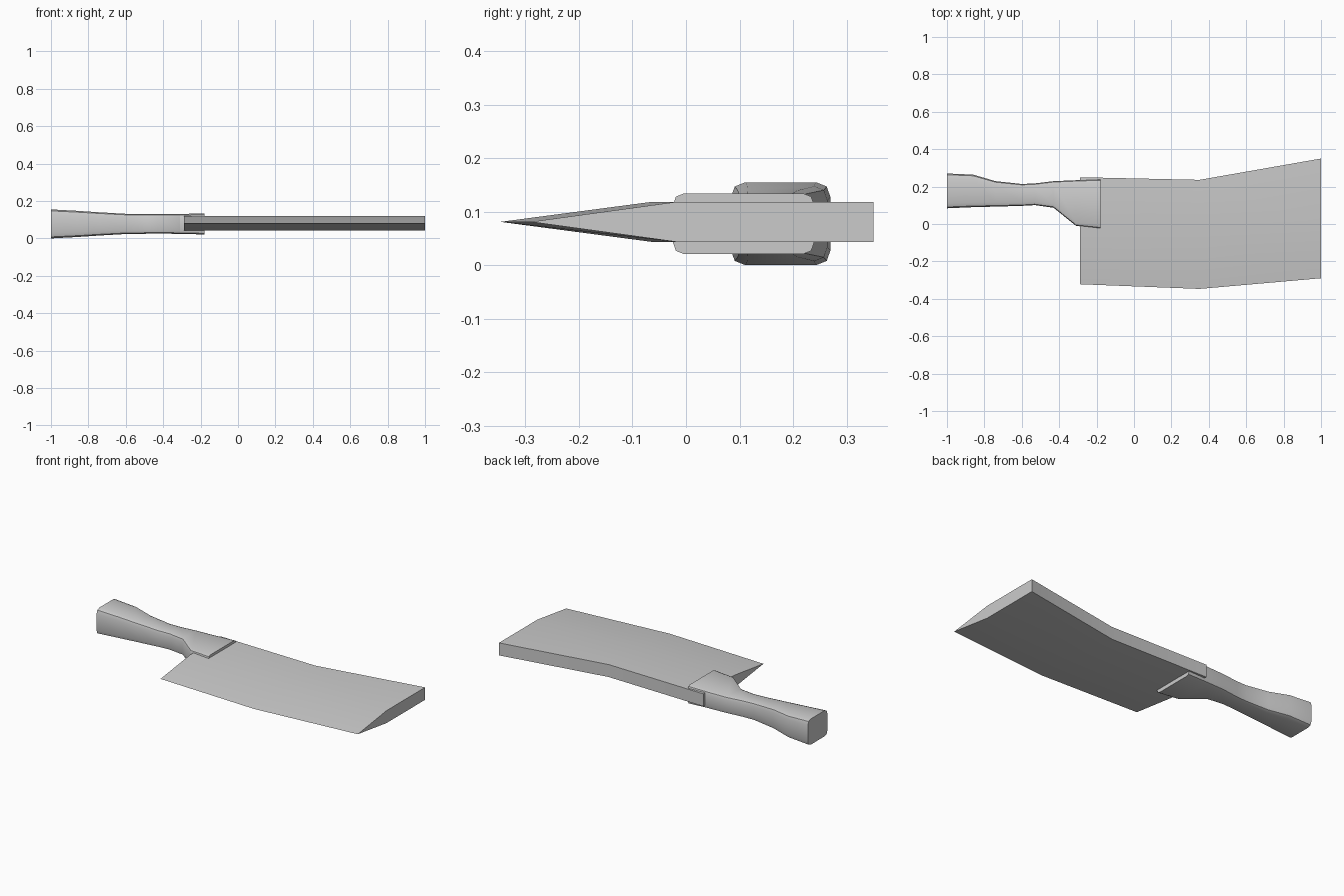
import bpy, bmesh, math

if "Cube" in bpy.data.objects:
    bpy.data.objects.remove(bpy.data.objects["Cube"])


def loft(name, rings, angle=30):
    """Skin a list of equal-length closed rings and cap both ends."""
    bm = bmesh.new()
    loops = [[bm.verts.new(p) for p in ring] for ring in rings]
    for a, b in zip(loops, loops[1:]):
        n = len(a)
        for i in range(n):
            j = (i + 1) % n
            bm.faces.new((a[i], a[j], b[j], b[i]))
    bm.faces.new(loops[0][::-1])
    bm.faces.new(loops[-1])
    bmesh.ops.recalc_face_normals(bm, faces=bm.faces)
    mesh = bpy.data.meshes.new(name)
    bm.to_mesh(mesh)
    bm.free()
    obj = bpy.data.objects.new(name, mesh)
    bpy.context.collection.objects.link(obj)
    bpy.ops.object.select_all(action='DESELECT')
    bpy.context.view_layer.objects.active = obj
    obj.select_set(True)
    bpy.ops.object.shade_smooth_by_angle(angle=math.radians(angle))
    return obj


# Blade: thick spine tapering to a sharp edge (x, spine y, bevel y, edge y)
Z_BLADE, T = 0.081, 0.0375
blade_stations = [
    (-0.29, 0.25, -0.04, -0.322),
    (0.35, 0.236, -0.063, -0.347),
    (1.0, 0.35, -0.017, -0.29),
]
loft("blade", [
    [(x, spine, Z_BLADE + T), (x, bevel, Z_BLADE + T), (x, edge, Z_BLADE),
     (x, bevel, Z_BLADE - T), (x, spine, Z_BLADE - T)]
    for x, spine, bevel, edge in blade_stations])


# Handle: rounded-rectangle sections (x, low y, high y, half height)
Z_HANDLE = 0.0775


def handle_ring(x, lo, hi, h):
    mid, w = (lo + hi) / 2, (hi - lo) / 2
    k = h / 0.0775
    corner = [(w, h - 0.028 * k), (w - 0.007 * k, h - 0.008 * k), (w - 0.027 * k, h)]
    quarter2 = [(-y, z) for y, z in corner[::-1]]
    half = corner + quarter2
    return [(x, mid + y, Z_HANDLE + z) for y, z in half + [(-y, -z) for y, z in half]]


handle_stations = [
    (-1.0, 0.084, 0.27, 0.0775),
    (-0.86, 0.09, 0.264, 0.070),
    (-0.74, 0.093, 0.229, 0.062),
    (-0.6, 0.097, 0.214, 0.054),
    (-0.53, 0.101, 0.217, 0.053),
    (-0.43, 0.087, 0.229, 0.052),
    (-0.31, -0.01, 0.234, 0.053),
    (-0.18, -0.024, 0.239, 0.0565),
]
loft("handle", [handle_ring(*s) for s in handle_stations])
